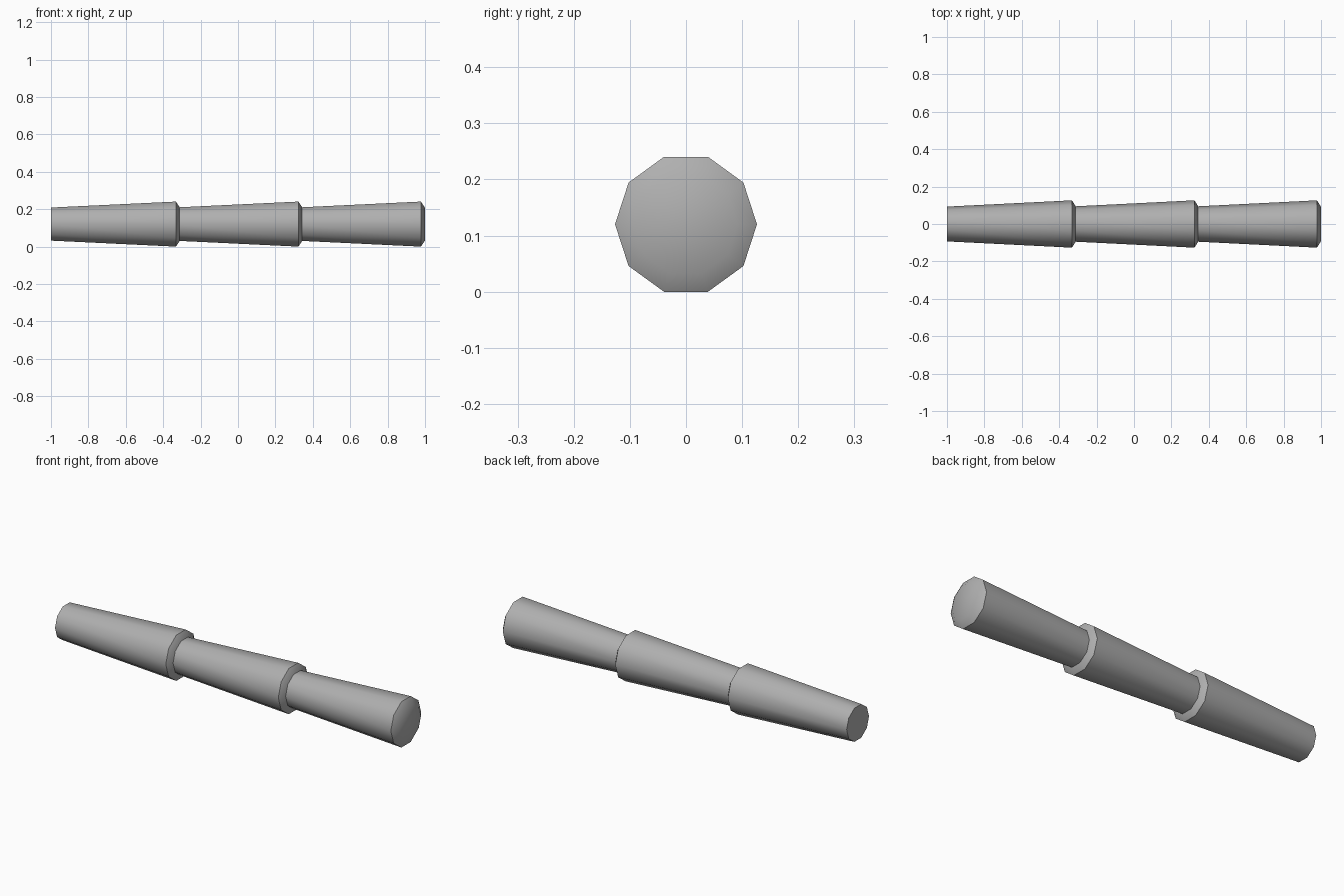
import bpy, bmesh, math

if "Cube" in bpy.data.objects:
    bpy.data.objects.remove(bpy.data.objects["Cube"])

SIDES = 10
CENTER_Z = 0.12
STEP = 0.655
# (x offset, radius) along one flared segment, ending in a chamfered lip
PROFILE = [(0.0, 0.093), (0.668, 0.1265), (0.69, 0.092)]

# dark grey for the whole stalk
grey = bpy.data.materials.new("dark_grey")
grey.diffuse_color = (0.43, 0.43, 0.43, 1.0)
grey.use_nodes = True
grey.node_tree.nodes["Principled BSDF"].inputs["Base Color"].default_value = grey.diffuse_color


def segment(name, x0):
    bm = bmesh.new()
    rings = []
    for dx, r in PROFILE:
        rings.append([bm.verts.new((x0 + dx,
                                    r * math.cos(math.tau * i / SIDES),
                                    CENTER_Z + r * math.sin(math.tau * i / SIDES)))
                      for i in range(SIDES)])
    for a, b in zip(rings, rings[1:]):
        for i in range(SIDES):
            j = (i + 1) % SIDES
            bm.faces.new((a[i], a[j], b[j], b[i]))
    # end caps
    bm.faces.new(rings[0])
    bm.faces.new(rings[-1])
    bmesh.ops.recalc_face_normals(bm, faces=bm.faces)
    mesh = bpy.data.meshes.new(name)
    bm.to_mesh(mesh)
    bm.free()
    mesh.materials.append(grey)
    obj = bpy.data.objects.new(name, mesh)
    bpy.context.collection.objects.link(obj)
    # smooth around the stalk, sharp at lips and cut end
    bpy.ops.object.select_all(action='DESELECT')
    obj.select_set(True)
    bpy.context.view_layer.objects.active = obj
    bpy.ops.object.shade_smooth_by_angle(angle=math.radians(45))


# three nested stalk segments
for n in range(3):
    segment(f"stalk_segment_{n + 1}", -1 + n * STEP)
